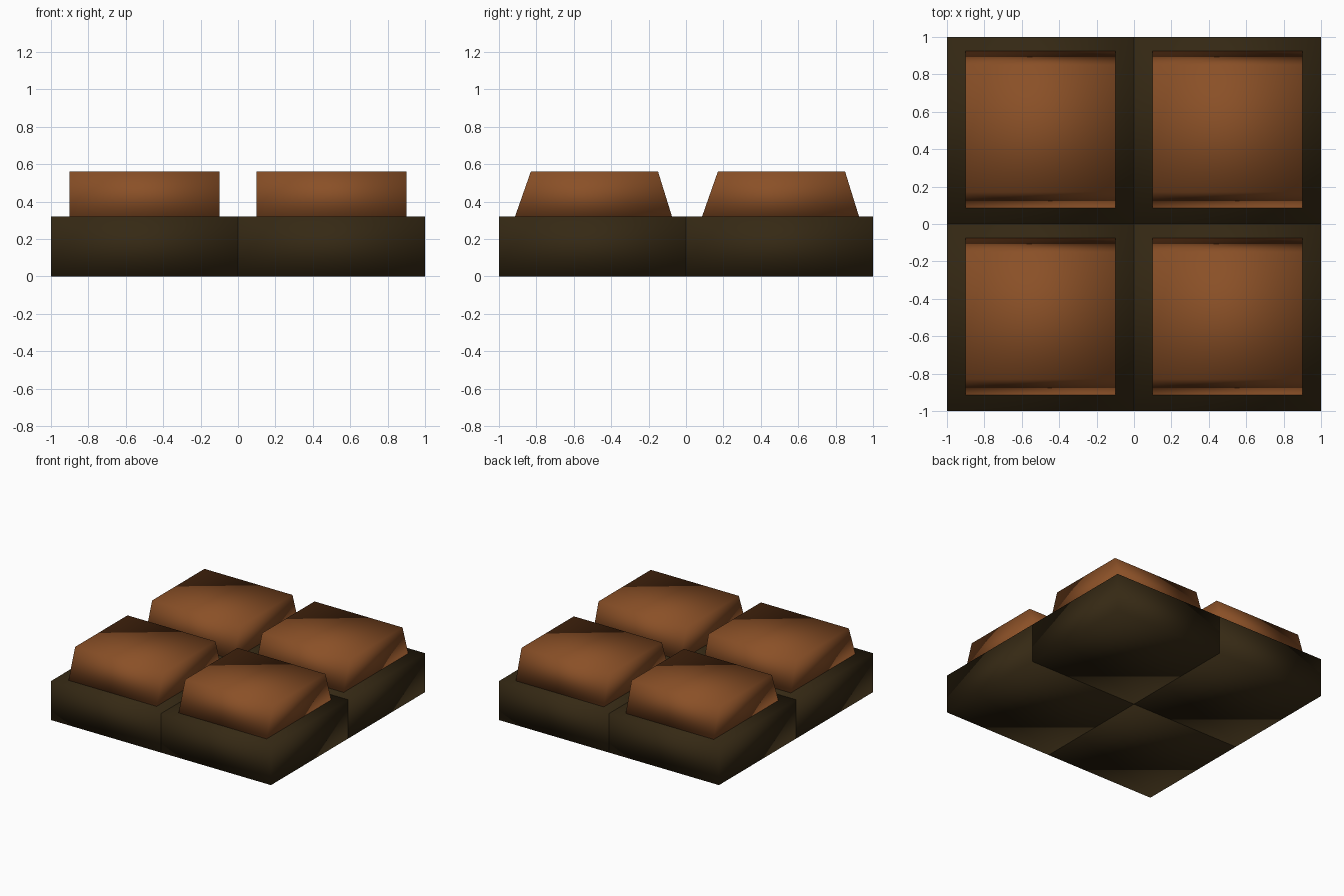
import bpy
import bmesh

cube = bpy.data.objects.get("Cube")
if cube:
    bpy.data.objects.remove(cube, do_unlink=True)


def make_material(name, rgb):
    mat = bpy.data.materials.new(name)
    mat.use_nodes = True
    color = (*rgb, 1.0)
    mat.diffuse_color = color
    mat.node_tree.nodes["Principled BSDF"].inputs["Base Color"].default_value = color
    return mat


def make_block(name, mat, center, x_half, y_bottom, y_top, z_bottom, z_top):
    """Six-sided block whose front and back may slope; shading is smooth."""
    bm = bmesh.new()
    bmesh.ops.create_cube(bm, size=2.0)
    for v in bm.verts:
        y_range, z = (y_top, z_top) if v.co.z > 0 else (y_bottom, z_bottom)
        v.co = (v.co.x * x_half, y_range[v.co.y > 0], z)
    for face in bm.faces:
        face.smooth = True
    mesh = bpy.data.meshes.new(name)
    bm.to_mesh(mesh)
    bm.free()
    mesh.materials.append(mat)
    obj = bpy.data.objects.new(name, mesh)
    obj.location = (*center, 0.0)
    bpy.context.collection.objects.link(obj)
    return obj


dark_brown = make_material("dark brown", (0.036, 0.022, 0.007))
warm_brown = make_material("warm brown", (0.255, 0.08, 0.02))

# Four square base blocks, each carrying a raised tile with sloped ends
for side, x in (("right", -0.5), ("left", 0.5)):
    for end, y in (("front", -0.5), ("back", 0.5)):
        make_block(f"base_{end}_{side}", dark_brown, (x, y), 0.5,
                   (-0.5, 0.5), (-0.5, 0.5), 0.0, 0.32)
        make_block(f"raised_tile_{end}_{side}", warm_brown, (x, y), 0.4,
                   (-0.414, 0.425), (-0.329, 0.35), 0.32, 0.562)
